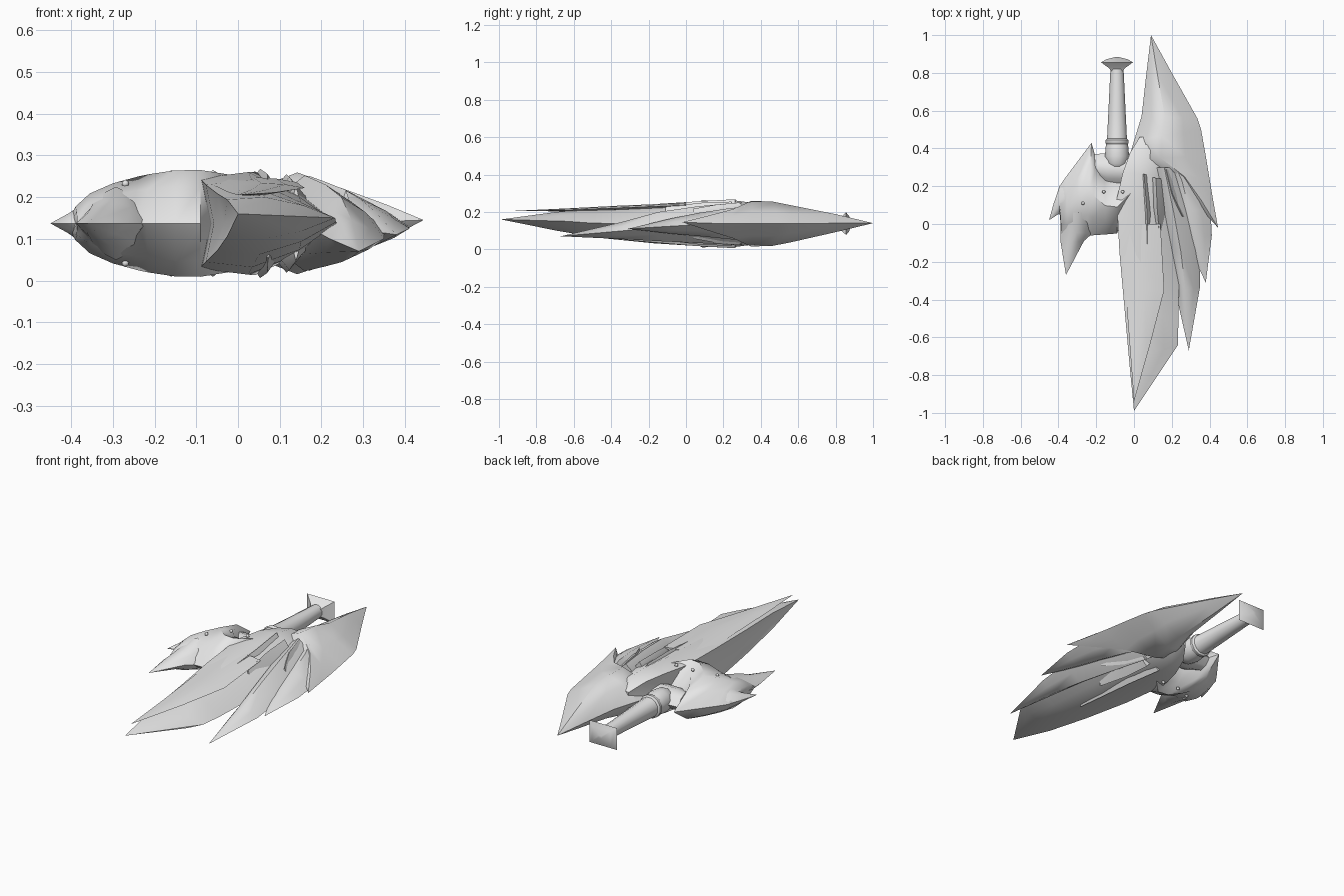
import bpy, bmesh, math

MID = 0.137
grey = bpy.data.materials.new("light steel grey")
grey.diffuse_color = (0.8, 0.8, 0.8, 1)


def finish(name, bm, angle=50):
    bmesh.ops.remove_doubles(bm, verts=bm.verts, dist=0.0005)
    bmesh.ops.recalc_face_normals(bm, faces=bm.faces)
    me = bpy.data.meshes.new(name)
    bm.to_mesh(me)
    bm.free()
    me.materials.append(grey)
    ob = bpy.data.objects.new(name, me)
    bpy.context.collection.objects.link(ob)
    bpy.ops.object.select_all(action='DESELECT')
    ob.select_set(True)
    bpy.context.view_layer.objects.active = ob
    bpy.ops.object.shade_smooth_by_angle(angle=math.radians(angle))
    return ob


def loft(name, rows, peak=0.5, left=.7, right=.7, blunt=False):
    """Lens-section blade: each row is left edge, right edge, half thickness, mid height.
    left and right set how full the flanks are; blunt gives the left edge a tall wall."""
    bm = bmesh.new()
    rings = []
    upper = [(0, left) if blunt else (peak * .45, left), (peak, 1), (1 - (1 - peak) * .45, right)]
    section = [(.06 if blunt else 0, 0)] + upper + [(1, 0)] + [(t, -w) for t, w in upper[::-1]]
    for lx, ly, rx, ry, h, z in rows:
        rings.append([bm.verts.new((lx + (rx - lx) * t, ly + (ry - ly) * t, z + h * w))
                      for t, w in section])
    for a, b in zip(rings, rings[1:]):
        for i in range(len(a)):
            j = (i + 1) % len(a)
            bm.faces.new((a[i], a[j], b[j], b[i]))
    bm.faces.new(rings[0])
    bm.faces.new(rings[-1])
    bmesh.ops.dissolve_degenerate(bm, dist=0.0004, edges=bm.edges)
    return finish(name, bm)


def lathe(name, profile, sides, squash=1):
    """Turned part along y, on the handle axis; profile holds (y, radius)."""
    bm = bmesh.new()
    rings = []
    for y, r in profile:
        rings.append([bm.verts.new((-0.09 + r * math.cos(a), y, MID + squash * r * math.sin(a)))
                      for a in (2 * math.pi * (i + .5) / sides for i in range(sides))])
    for a, b in zip(rings, rings[1:]):
        for i in range(sides):
            j = (i + 1) % sides
            bm.faces.new((a[i], a[j], b[j], b[i]))
    bm.faces.new(rings[0])
    bm.faces.new(rings[-1])
    return finish(name, bm)


# Large rear blade with a swept tip
loft("rear_blade", [
    (.09, 1, .09, 1, 0, .14), (.066, .8, .20, .8, .048, .14),
    (.04, .57, .335, .56, .098, MID), (.0, .44, .355, .50, .118, MID),
    (-.03, .34, .38, .36, .122, MID), (.17, .26, .40, .24, .078, MID),
    (.31, .13, .42, .12, .042, .14), (.445, -.02, .445, -.02, 0, .145)], .42, .7, .52)

# Long front blade with a tall left wall
loft("main_blade", [
    (.03, .46, .18, .46, .06, MID), (-.02, .38, .22, .40, .108, MID),
    (-.06, .27, .23, .25, .124, MID), (-.092, .13, .24, .1, .123, MID),
    (-.077, -.15, .24, -.2, .105, MID), (-.05, -.45, .235, -.5, .078, .14),
    (-.026, -.72, .233, -.64, .05, .15), (0, -.99, 0, -.99, 0, .16)],
    .35, .88, .6, True)

# Thin upper plate that ends in the second point
loft("upper_plate", [
    (-.075, 0, .14, 0, .012, .236), (-.045, -.35, .16, -.35, .012, .222),
    (-.022, -.65, .09, -.62, .008, .211), (0, -.94, 0, -.94, 0, .205)])

# Side feathers
loft("upper_feather", [
    (.10, .40, .30, .40, .10, MID), (.17, .22, .38, .24, .082, MID),
    (.22, .06, .405, .08, .062, .133), (.27, -.08, .412, -.06, .042, .125),
    (.38, -.31, .38, -.31, 0, .11)], .4, .7, .55)
loft("lower_feather", [
    (.08, .30, .28, .30, .115, MID), (.13, .05, .33, .08, .098, .132),
    (.18, -.15, .35, -.14, .078, .122), (.22, -.36, .35, -.33, .045, .10),
    (.29, -.67, .29, -.67, 0, .07)], .4, .7, .55)

# Raised crests, on both faces
for name, rows in {
    "inner_crest": [(.02, .27, .13, .25, .131, MID), (.04, .05, .14, .05, .119, MID),
                    (.06, -.35, .10, -.35, .085, MID)],
    "middle_crest": [(.08, .25, .2, .23, .118, MID), (.09, .08, .2, .08, .112, MID),
                     (.13, -.11, .16, -.11, .09, MID)],
    "outer_crest": [(.14, .30, .24, .27, .114, MID), (.17, .17, .28, .14, .102, MID),
                    (.25, .04, .28, .04, .08, MID)],
}.items():
    loft(name, rows, .3, .8, .55)

# Thick left wing, running from the centre outward
loft("wing_body", [
    (.0, .23, -.03, .1, .116, MID), (-.09, .23, -.09, -.05, .128, MID),
    (-.155, .25, -.15, -.055, .127, MID), (-.205, .36, -.22, -.06, .118, MID),
    (-.225, .43, -.25, -.06, .113, MID), (-.30, .33, -.30, -.07, .096, MID),
    (-.36, .25, -.35, -.07, .072, MID), (-.395, .20, -.385, -.06, .04, MID),
    (-.41, .15, -.39, .06, .02, MID)])
# Two fangs of the wing
loft("outer_fang", [
    (-.30, .27, -.25, .05, .08, MID), (-.395, .195, -.33, .05, .055, MID),
    (-.425, .11, -.38, .065, .026, MID), (-.45, .02, -.45, .02, 0, MID)])
loft("lower_fang", [
    (-.385, .06, -.2, .06, .088, MID), (-.39, -.04, -.22, -.05, .055, MID),
    (-.388, -.1, -.265, -.09, .036, MID), (-.36, -.27, -.36, -.27, 0, MID)], .5)

# Rivets on the wing, above and below
bm = bmesh.new()
for x, y, h in ((-.16, .17, .118), (-.06, .17, .118), (-.27, .11, .095)):
    for s in (-1, 1):
        r = bmesh.ops.create_icosphere(bm, subdivisions=1, radius=.010)
        bmesh.ops.translate(bm, verts=r["verts"], vec=(x, y, MID + s * h))
finish("rivets", bm)

# Recessed socket, handle, collar and four-sided pommel
loft("socket", [(-.21, .37, -.20, .24, .05, MID), (-.14, .375, -.14, .2, .055, MID),
                (-.04, .375, -.04, .2, .055, MID), (.01, .37, .01, .2, .05, MID)])
lathe("handle", [(.28, .02), (.295, .045), (.32, .06), (.36, .066), (.41, .062),
                 (.44, .055), (.62, .046), (.82, .036)], 12)
lathe("collar", [(.42, .055), (.428, .064), (.444, .064), (.452, .054)], 12)
lathe("pommel", [(.81, .045), (.825, .06), (.856, .119), (.872, .08), (.884, .012)], 4, .72)
